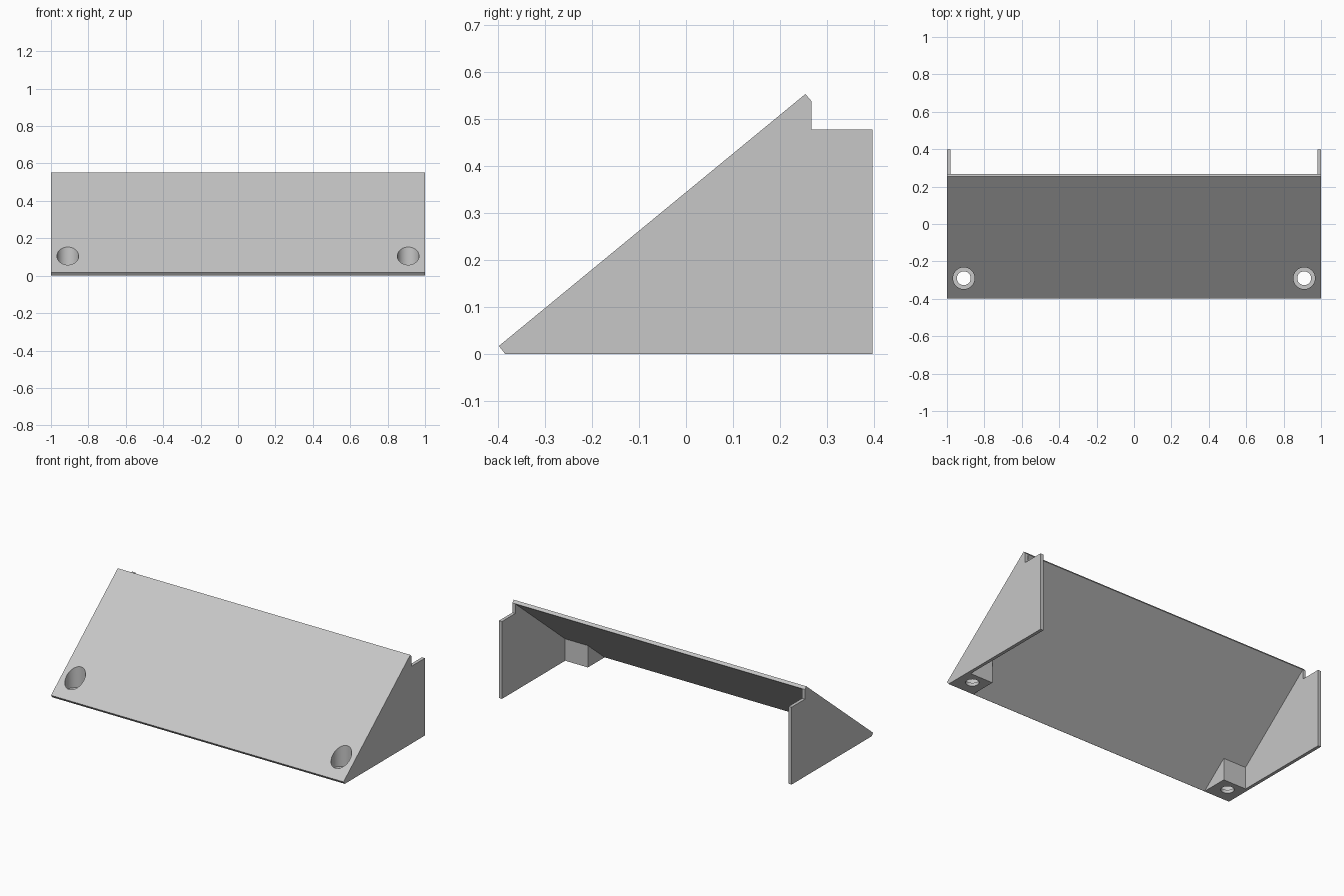
import bpy
import bmesh
from mathutils import Vector

cube = bpy.data.objects.get("Cube")
if cube:
    bpy.data.objects.remove(cube, do_unlink=True)

grey = bpy.data.materials.new("light_grey")
grey.use_nodes = True
colour = (0.57, 0.57, 0.57, 1.0)
grey.diffuse_color = colour
grey.node_tree.nodes["Principled BSDF"].inputs["Base Color"].default_value = colour


def add_object(name, bm):
    bmesh.ops.recalc_face_normals(bm, faces=bm.faces)
    mesh = bpy.data.meshes.new(name)
    bm.to_mesh(mesh)
    bm.free()
    mesh.materials.append(grey)
    obj = bpy.data.objects.new(name, mesh)
    bpy.context.collection.objects.link(obj)
    return obj


def prism(name, profile, half_width):
    """Extrude a (y, z) profile symmetrically along x."""
    bm = bmesh.new()
    face = bm.faces.new([bm.verts.new((-half_width, y, z)) for y, z in profile])
    side = bmesh.ops.extrude_face_region(bm, geom=[face])["geom"]
    moved = [v for v in side if isinstance(v, bmesh.types.BMVert)]
    bmesh.ops.translate(bm, verts=moved, vec=(2 * half_width, 0, 0))
    return add_object(name, bm)


def cylinder(name, x, y, radius, bottom, top):
    bm = bmesh.new()
    bmesh.ops.create_cone(bm, cap_ends=True, segments=48, radius1=radius,
                          radius2=radius, depth=top - bottom)
    bmesh.ops.translate(bm, verts=bm.verts, vec=(x, y, (top + bottom) / 2))
    return add_object(name, bm)


def cut(target, cutter):
    cutter.hide_render = True
    bpy.context.view_layer.objects.active = target
    mod = target.modifiers.new("cut", "BOOLEAN")
    mod.operation = "DIFFERENCE"
    mod.solver = "EXACT"
    mod.object = cutter
    bpy.ops.object.modifier_apply(modifier=mod.name)
    bpy.data.objects.remove(cutter, do_unlink=True)


# Solid wedge with the side plate outline
low, high = Vector((-0.385, 0)), Vector((0.267, 0.538))
bracket = prism("sloped_panel_bracket", [
    low, (0.397, 0), (0.397, 0.478), (0.267, 0.478),
    high, (0.254, 0.553), (-0.398, 0.017)], 1.0)

# Hollow under the sloping panel, leaving side plates and corner blocks
slope = (high - low) / (high.y - low.y)
drop = Vector((0, -0.001))
start = low + drop - slope * 0.1
end = low + drop + slope * 0.9
cut(bracket, prism("main_cavity", [start, end, (end.x, start.y)], 0.825))
block_back = -0.22
mid = low + drop + slope * ((block_back - low.x) / slope.x)
cut(bracket, prism("rear_cavity", [
    (block_back, start.y), mid, end, (end.x, start.y)], 0.98))

# Recessed screw holes through the corner blocks
for x in (-0.91, 0.91):
    cut(bracket, cylinder("recess", x, -0.29, 0.058, 0.02, 0.4))
    cut(bracket, cylinder("screw_hole", x, -0.29, 0.037, -0.1, 0.3))

# Flat faces with smooth hole walls
bpy.ops.object.select_all(action="DESELECT")
bracket.select_set(True)
bpy.context.view_layer.objects.active = bracket
bpy.ops.object.shade_smooth_by_angle(angle=0.5)
